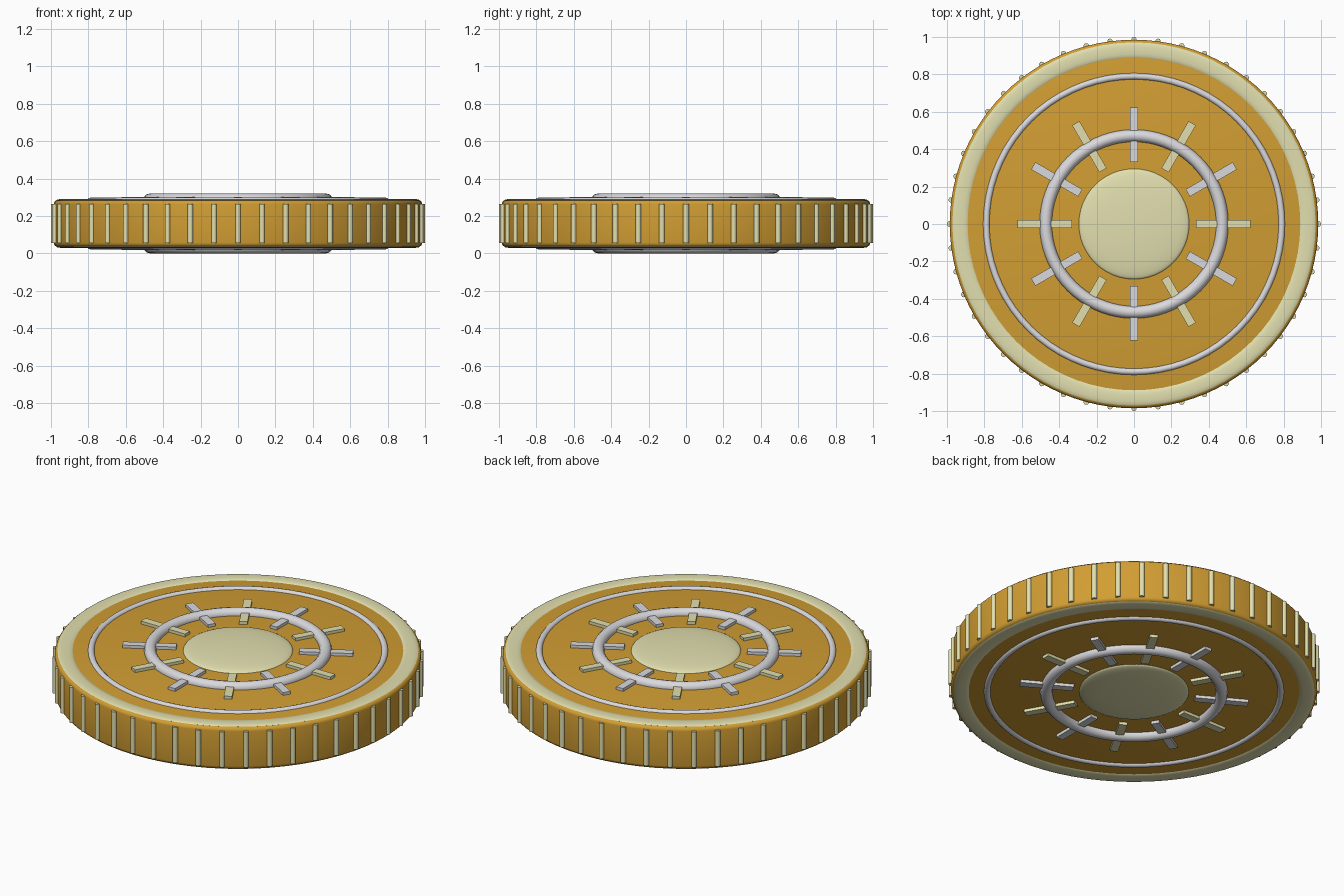
import bpy, bmesh, math
from mathutils import Matrix

if "Cube" in bpy.data.objects:
    bpy.data.objects.remove(bpy.data.objects["Cube"])

MID = 0.16      # height of the coin's middle plane
FACE = 0.125    # distance from the middle plane to each face


def material(name, rgb):
    m = bpy.data.materials.new(name)
    m.diffuse_color = (*rgb, 1)
    m.use_nodes = True
    m.node_tree.nodes["Principled BSDF"].inputs["Base Color"].default_value = m.diffuse_color
    return m


gold = material("gold", (0.64, 0.34, 0.033))
cream = material("pale_gold", (0.76, 0.74, 0.43))
silver = material("silver", (0.70, 0.70, 0.73))


def finish(obj, name, mat, angle=35):
    obj.name = name
    obj.data.materials.append(mat)
    bpy.ops.object.select_all(action='DESELECT')
    obj.select_set(True)
    bpy.context.view_layer.objects.active = obj
    bpy.ops.object.transform_apply(location=True, rotation=True, scale=True)
    bpy.ops.object.shade_smooth_by_angle(angle=math.radians(angle))
    return obj


def lathe(name, profile, mat, steps=96):
    """Spin an (r, z) profile that starts and ends on the axis."""
    bm = bmesh.new()
    vs = [bm.verts.new((r, 0, z)) for r, z in profile]
    es = [bm.edges.new(p) for p in zip(vs, vs[1:])]
    bmesh.ops.spin(bm, geom=vs + es, axis=(0, 0, 1), cent=(0, 0, 0),
                   angle=math.tau, steps=steps)
    bmesh.ops.remove_doubles(bm, verts=bm.verts, dist=1e-5)
    bmesh.ops.recalc_face_normals(bm, faces=bm.faces)
    me = bpy.data.meshes.new(name)
    bm.to_mesh(me)
    bm.free()
    obj = bpy.data.objects.new(name, me)
    bpy.context.collection.objects.link(obj)
    return finish(obj, name, mat)


def ring(name, z, major, minor, mat, flatten=1.0):
    bpy.ops.mesh.primitive_torus_add(major_segments=72, minor_segments=12,
                                     major_radius=major, minor_radius=minor,
                                     location=(0, 0, z))
    obj = bpy.context.object
    obj.scale.z = flatten
    return finish(obj, name, mat, 60)


# Coin body with rounded edges
r, b = 0.985, 0.022
arc = [(r - b + b * math.cos(a), FACE - b + b * math.sin(a))
       for a in (i * math.pi / 8 for i in range(5))]
half = [(0, FACE)] + arc[::-1]
lathe("coin_body", [(x, MID + z) for x, z in half] +
      [(x, MID - z) for x, z in half[::-1]], gold)

# Raised ridges around the edge
for i in range(48):
    a = math.tau * i / 48
    bpy.ops.mesh.primitive_cylinder_add(
        vertices=10, radius=0.015, depth=0.21,
        location=(r * math.cos(a), r * math.sin(a), MID))
    finish(bpy.context.object, f"edge_ridge_{i + 1}", cream, 50)

# Same decoration on both faces
for side, s in (("top", 1), ("bottom", -1)):
    z = MID + s * FACE
    ring(f"{side}_rim_band", z, 0.93, 0.041, cream, 0.15)
    ring(f"{side}_outer_ring", z - s * 0.005, 0.79, 0.018, silver)
    ring(f"{side}_inner_ring", z + s * 0.002, 0.472, 0.033, silver)

    # Shallow central dome
    bpy.ops.mesh.primitive_uv_sphere_add(segments=48, ring_count=24,
                                         radius=0.295, location=(0, 0, z))
    dome = bpy.context.object
    dome.scale.z = 0.1
    finish(dome, f"{side}_dome", cream, 60)

    # Spokes alternate between the two colours
    for i in range(12):
        bm = bmesh.new()
        bmesh.ops.create_cube(bm, size=1, matrix=Matrix.Rotation(
            math.tau * i / 12, 4, 'Z') @ Matrix.Translation((0.477, 0, z))
            @ Matrix.Diagonal((0.29, 0.045, 0.034, 1)))
        me = bpy.data.meshes.new("spoke")
        bm.to_mesh(me)
        bm.free()
        obj = bpy.data.objects.new("spoke", me)
        bpy.context.collection.objects.link(obj)
        finish(obj, f"{side}_spoke_{i + 1}", silver if i % 2 else cream)
